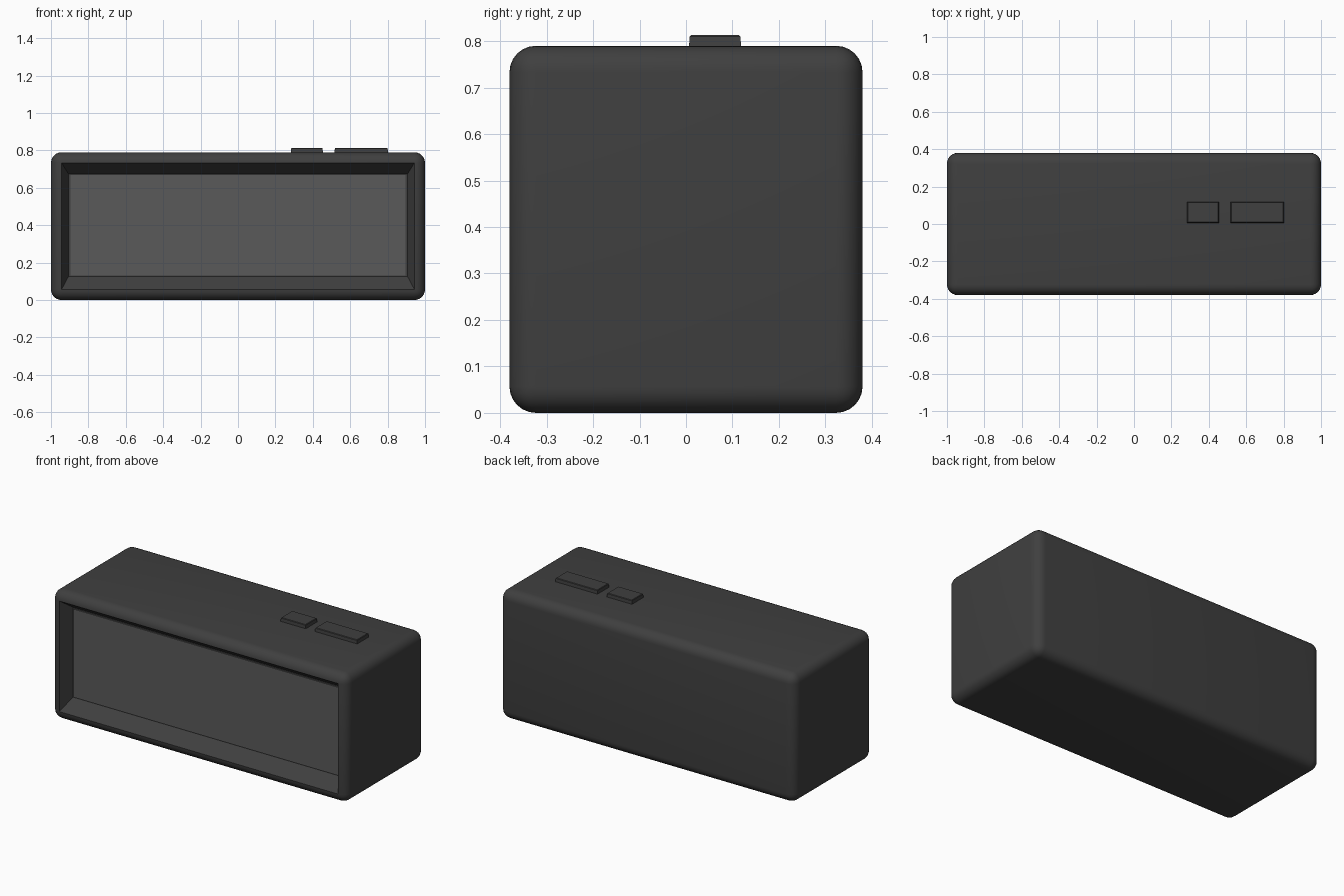
import bpy, bmesh
from mathutils import Vector

if "Cube" in bpy.data.objects:
    bpy.data.objects.remove(bpy.data.objects["Cube"])


def material(name, v):
    m = bpy.data.materials.new(name)
    m.diffuse_color = (v, v, v, 1)
    m.use_nodes = True
    m.node_tree.nodes["Principled BSDF"].inputs["Base Color"].default_value = m.diffuse_color
    return m


dark = material("dark_plastic", 0.05)
grey = material("panel_grey", 0.1)


def finish(name, bm, mat):
    bmesh.ops.recalc_face_normals(bm, faces=bm.faces)
    me = bpy.data.meshes.new(name)
    bm.to_mesh(me)
    bm.free()
    me.materials.append(mat)
    ob = bpy.data.objects.new(name, me)
    bpy.context.collection.objects.link(ob)
    bpy.ops.object.select_all(action='DESELECT')
    bpy.context.view_layer.objects.active = ob
    ob.select_set(True)
    bpy.ops.object.shade_smooth_by_angle(angle=0.6)
    return ob


def box(lo, hi):
    bm = bmesh.new()
    bmesh.ops.create_cube(bm, size=1)
    lo, hi = Vector(lo), Vector(hi)
    for v in bm.verts:
        v.co = (lo + hi) / 2 + v.co * (hi - lo)
    return bm


# Rounded case with a tapering recess pushed into its front
bm = box((-1, -0.38, 0), (1, 0.38, 0.79))
bmesh.ops.bevel(bm, geom=bm.edges[:], offset=0.057, segments=6, profile=0.5,
                affect='EDGES', clamp_overlap=True)
bm.normal_update()
front = min(bm.faces, key=lambda f: f.calc_center_median().y - f.calc_area())
new = bmesh.ops.extrude_discrete_faces(bm, faces=[front])["faces"][0]
for v in new.verts:
    v.co = ((0.907 if v.co.x > 0 else -0.907), -0.30,
            (0.675 if v.co.z > 0.4 else 0.125))
finish("case", bm, dark)

# Display panel at the bottom of the recess
bm = box((-0.895, -0.306, 0.132), (0.895, -0.29, 0.668))
finish("display_panel", bm, grey)

# Two tapered buttons on top
for name, x0, x1 in (("small_button", 0.282, 0.455), ("large_button", 0.515, 0.803)):
    bm = box((x0, 0.006, 0.78), (x1, 0.119, 0.813))
    top = [e for e in bm.edges if all(v.co.z > 0.8 for v in e.verts)]
    for v in bm.verts:
        if v.co.z > 0.8:
            v.co.x += 0.003 if v.co.x < (x0 + x1) / 2 else -0.003
            v.co.y += 0.002 if v.co.y < 0.06 else -0.002
    bmesh.ops.bevel(bm, geom=top, offset=0.003, segments=1, affect='EDGES')
    finish(name, bm, dark)
